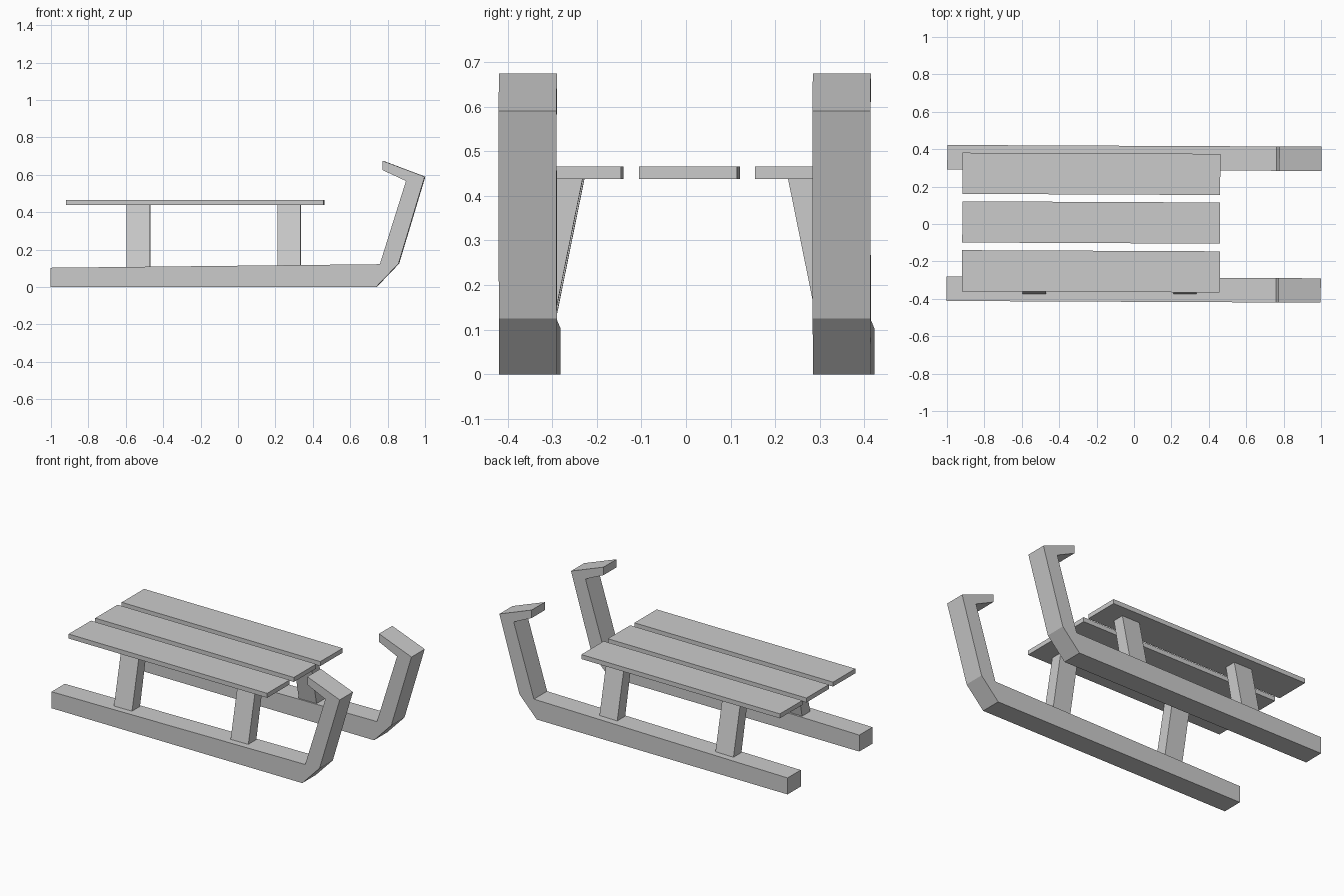
import bpy
import bmesh
from mathutils import Matrix, Vector

cube = bpy.data.objects.get("Cube")
if cube:
    bpy.data.objects.remove(cube, do_unlink=True)

grey = bpy.data.materials.new("plain_grey")
grey.use_nodes = True
grey.diffuse_color = (0.6, 0.6, 0.6, 1)
grey.node_tree.nodes["Principled BSDF"].inputs["Base Color"].default_value = (0.6, 0.6, 0.6, 1)

# The whole sled sits very slightly turned
TURN = Matrix.Rotation(-0.0045, 4, "Z")


def extrude_profile(name, points, offset):
    """Make a flat-sided solid by extruding a closed outline along offset."""
    bm = bmesh.new()
    face = bm.faces.new([bm.verts.new(p) for p in points])
    result = bmesh.ops.extrude_face_region(bm, geom=[face])
    moved = [v for v in result["geom"] if isinstance(v, bmesh.types.BMVert)]
    bmesh.ops.translate(bm, verts=moved, vec=Vector(offset))
    if not any(f == face for f in bm.faces):
        bm.faces.new([v for v in bm.verts if v not in moved])
    bmesh.ops.recalc_face_normals(bm, faces=bm.faces)
    bm.transform(TURN)
    mesh = bpy.data.meshes.new(name)
    bm.to_mesh(mesh)
    bm.free()
    mesh.materials.append(grey)
    obj = bpy.data.objects.new(name, mesh)
    bpy.context.collection.objects.link(obj)
    return obj


# Runner outline seen from the side, with the hooked front end
RUNNER = [(-1, 0), (0.74, 0), (0.86, 0.125), (1, 0.59), (0.775, 0.675),
          (0.775, 0.625), (0.9, 0.567), (0.76, 0.122), (-1, 0.103)]

# Leg outline seen along the sled, leaning inwards
LEG = [(0.382, 0.08), (0.303, 0.08), (0.23, 0.44), (0.303, 0.44)]

for side, sign in (("left", 1), ("right", -1)):
    inner = 0.288 if sign > 0 else 0.286
    extrude_profile(f"{side}_runner", [(x, sign * inner, z) for x, z in RUNNER],
                    (0, sign * 0.13, 0))
    for place, x, width in (("rear", -0.595, 0.125), ("front", 0.213, 0.123)):
        extrude_profile(f"{side}_{place}_leg", [(x, sign * y, z) for y, z in LEG],
                        (width, 0, 0))

# Seat slats
for name, y in (("left_slat", 0.267), ("middle_slat", 0.007), ("right_slat", -0.254)):
    corners = [(-0.918, y - 0.11), (0.46, y - 0.11), (0.46, y + 0.11), (-0.918, y + 0.11)]
    extrude_profile(name, [(a, b, 0.438) for a, b in corners], (0, 0, 0.028))
